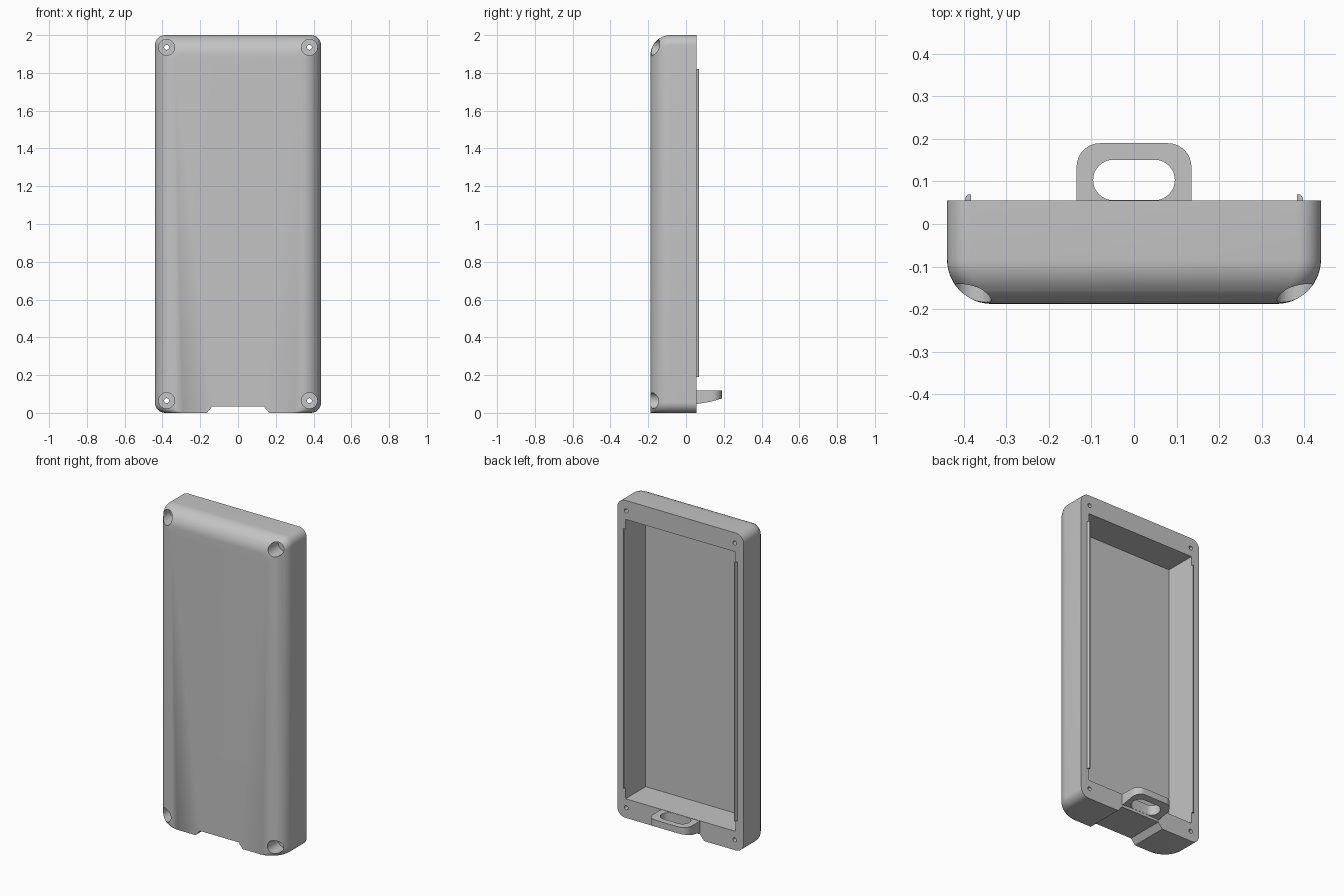
import bpy, bmesh
from math import sin, cos, pi, radians

cube = bpy.data.objects.get("Cube")
if cube:
    bpy.data.objects.remove(cube, do_unlink=True)

grey = bpy.data.materials.new("plain_grey")
grey.use_nodes = True
COLOUR = (0.55, 0.55, 0.55, 1)
grey.diffuse_color = COLOUR
grey.node_tree.nodes["Principled BSDF"].inputs["Base Color"].default_value = COLOUR

HALF_W, HEIGHT = 0.44, 2.0
FRONT, RIM = -0.188, 0.055
FILLET = 0.105
SCREW_X, SCREW_Z = 0.378, 0.065


def rounded_rect(a0, a1, b0, b1, r, steps=8):
    """Outline of a rounded rectangle as (a, b) pairs."""
    centres = [(a1 - r, b1 - r), (a0 + r, b1 - r), (a0 + r, b0 + r), (a1 - r, b0 + r)]
    return [(ca + r * cos(t), cb + r * sin(t))
            for k, (ca, cb) in enumerate(centres)
            for t in [(k + i / steps) * pi / 2 for i in range(steps + 1)]]


def loft(name, rings):
    """Closed solid skinned through rings of equal length."""
    bm = bmesh.new()
    loops = [[bm.verts.new(p) for p in ring] for ring in rings]
    for low, high in zip(loops, loops[1:]):
        for i in range(len(low)):
            j = (i + 1) % len(low)
            bm.faces.new((low[i], low[j], high[j], high[i]))
    bm.faces.new(loops[0])
    bm.faces.new(loops[-1])
    bmesh.ops.recalc_face_normals(bm, faces=bm.faces)
    mesh = bpy.data.meshes.new(name)
    bm.to_mesh(mesh)
    bm.free()
    ob = bpy.data.objects.new(name, mesh)
    mesh.materials.append(grey)
    bpy.context.collection.objects.link(ob)
    return ob


def extrude_y(name, outline, y0, y1):
    return loft(name, [[(x, y, z) for x, z in outline] for y in (y0, y1)])


def extrude_z(name, outline, z0, z1):
    return loft(name, [[(x, y, z) for x, y in outline] for z in (z0, z1)])


def activate(ob):
    bpy.ops.object.select_all(action='DESELECT')
    ob.select_set(True)
    bpy.context.view_layer.objects.active = ob


def cut(ob, cutter):
    mod = ob.modifiers.new("cut", 'BOOLEAN')
    mod.operation = 'DIFFERENCE'
    mod.solver = 'EXACT'
    mod.object = cutter
    activate(ob)
    bpy.ops.object.modifier_apply(modifier=mod.name)
    bpy.data.objects.remove(cutter, do_unlink=True)


def smooth(ob):
    activate(ob)
    bpy.ops.object.shade_smooth_by_angle(angle=radians(30))


# Shell: front edge rounded on the sides and top, square along the bottom
rings = []
for y, inset in [(RIM, 0)] + [
        (FRONT + FILLET * (1 - sin(t)), FILLET * (1 - cos(t)))
        for t in [i / 12 * pi / 2 for i in range(13)]]:
    outline = rounded_rect(-HALF_W + inset, HALF_W - inset, 0, HEIGHT - inset, 0.055)
    rings.append([(x, y, z) for x, z in outline])
shell = loft("shell", rings)

# Open cavity at the back
box = [(-0.383, 0.12), (0.383, 0.12), (0.383, 1.88), (-0.383, 1.88)]
cut(shell, extrude_y("cavity_cutter", box, -0.145, 0.2))

# Tapered notch along the underside
notch = [(-0.19, -0.03), (0.19, -0.03), (0.155, 0.012), (0.135, 0.035),
         (-0.135, 0.035), (-0.155, 0.012)]
cut(shell, extrude_y("notch_cutter", notch, -0.3, 0.2))

# Counterbored screw holes in the four corners
for x in (-SCREW_X, SCREW_X):
    for z in (SCREW_Z, HEIGHT - SCREW_Z):
        for radius, y_end in ((0.042, -0.08), (0.013, 0.2)):
            circle = [(x + radius * cos(i * pi / 16), z + radius * sin(i * pi / 16))
                      for i in range(32)]
            cut(shell, extrude_y("screw_cutter", circle, -0.3, y_end))
smooth(shell)

# Hanging tab with a sloped underside and a slot
outline = rounded_rect(-0.135, 0.135, -0.06, 0.19, 0.055)
tab = loft("hanging_tab", [
    [(x, y, 0.036 + 0.3 * max(0, y - RIM)) for x, y in outline],
    [(x, y, 0.118) for x, y in outline]])
slot = rounded_rect(-0.096, 0.096, RIM + 0.001, 0.151, 0.047)
cut(tab, extrude_z("slot_cutter", slot, -0.1, 0.3))
smooth(tab)

# Locating ridges beside the opening
profile = [(0.383, 0.05), (0.397, 0.05), (0.397, 0.06), (0.395, 0.065),
           (0.391, 0.069), (0.383, 0.07)]
for name, side in (("left_ridge", 1), ("right_ridge", -1)):
    smooth(extrude_z(name, [(side * x, y) for x, y in profile], 0.19, 1.82))
